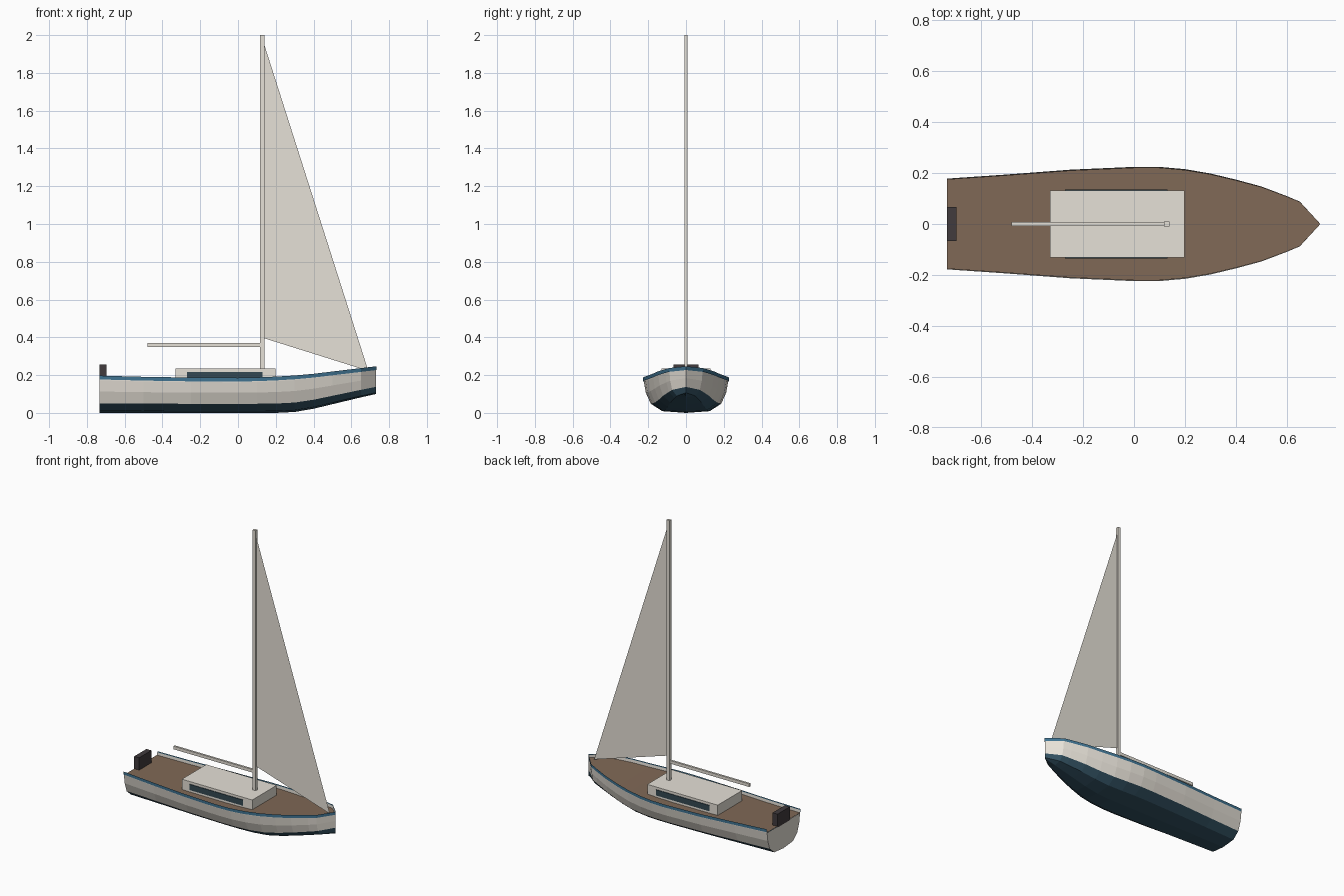
import bpy, bmesh
from mathutils import Vector

if "Cube" in bpy.data.objects:
    bpy.data.objects.remove(bpy.data.objects["Cube"])


def material(name, rgb):
    m = bpy.data.materials.new(name)
    m.diffuse_color = (*rgb, 1)
    m.use_nodes = True
    m.node_tree.nodes["Principled BSDF"].inputs["Base Color"].default_value = m.diffuse_color
    return m


WHITE = material("warm_white", (0.79, 0.75, 0.68))
NAVY = material("bottom_navy", (0.033, 0.085, 0.125))
BLUE = material("stripe_blue", (0.05, 0.17, 0.28))
BROWN = material("deck_brown", (0.215, 0.14, 0.093))
BLACK = material("motor_black", (0.052, 0.043, 0.047))
GLASS = material("window_glass", (0.033, 0.065, 0.085))


def finish(name, bm, mats, normals=True):
    if normals:
        bmesh.ops.recalc_face_normals(bm, faces=bm.faces)
    me = bpy.data.meshes.new(name)
    bm.to_mesh(me)
    bm.free()
    for m in mats:
        me.materials.append(m)
    ob = bpy.data.objects.new(name, me)
    bpy.context.collection.objects.link(ob)
    return ob


def box(name, lo, hi, mat):
    bm = bmesh.new()
    bmesh.ops.create_cube(bm, size=1)
    lo, hi = Vector(lo), Vector(hi)
    for v in bm.verts:
        v.co = (lo + hi) / 2 + v.co * (hi - lo)
    return finish(name, bm, [mat])


# Stations along the hull: x, half beam, keel height, sheer height
STATIONS = [
    (-0.733, .178, 0, .195), (-0.5, .194, 0, .189), (-0.25, .213, 0, .185),
    (0, .224, 0, .184), (.1, .224, 0, .186), (.2, .215, 0, .190),
    (.3, .198, .005, .196), (.4, .174, .022, .205), (.5, .147, .046, .217),
    (.6, .109, .070, .229), (.65, .088, .082, .235), (.731, 0, .1, .245),
]
# Cross-section as fractions of beam and depth, keel to rail
SECTION = [(0, 0), (.56, .05), (.83, .26), (.95, .58), (.995, .88), (1, .98)]
DROP = 0.022


def ring(st):
    x, beam, keel, sheer = st
    half = [(f * beam, keel + h * (sheer - keel)) for f, h in SECTION]
    return [(x, -y, z) for y, z in reversed(half)] + [(x, y, z) for y, z in half[1:]]


# Hull shell, dark bottom paint below the waterline
bm = bmesh.new()
rows = [[bm.verts.new(p) for p in ring(s)] for s in STATIONS]
n = len(rows[0])
for r0, r1 in zip(rows, rows[1:]):
    for i in range(n - 1):
        f = bm.faces.new((r0[i], r1[i], r1[i + 1], r0[i + 1]))
        f.material_index = 0 if min(i, n - 2 - i) < 3 else 1
bmesh.ops.remove_doubles(bm, verts=bm.verts, dist=1e-5)
finish("hull", bm, [WHITE, NAVY])

# Rail stripe just outside the top of the hull, wrapping the bow
bm = bmesh.new()
path = [(x, -b - .003, z) for x, b, k, z in STATIONS[:-1]]
path.append((.734, 0, .245))
path += [(x, b + .003, z) for x, b, k, z in STATIONS[-2::-1]]
rows = [[bm.verts.new((x, y, z + d)) for d in (-.018, .002)] for x, y, z in path]
for a, b in zip(rows, rows[1:]):
    bm.faces.new((a[0], b[0], b[1], a[1]))
finish("rail_stripe", bm, [BLUE], False)

# Transom closing the stern
bm = bmesh.new()
edge = [(x, y, min(z, STATIONS[0][3] - DROP)) for x, y, z in ring(STATIONS[0])]
bm.faces.new([bm.verts.new(p) for p in edge[1:-1]])
transom = finish("transom", bm, [WHITE], False)
if transom.data.polygons[0].normal.x > 0:
    transom.data.flip_normals()

# Deck set just below the rail
bm = bmesh.new()
rows = [[bm.verts.new((x, s * b * .985, z - DROP)) for s in (-1, 1)]
        for x, b, k, z in STATIONS]
for a, b in zip(rows, rows[1:]):
    bm.faces.new((a[0], b[0], b[1], a[1]))
bmesh.ops.remove_doubles(bm, verts=bm.verts, dist=1e-5)
finish("deck", bm, [BROWN], False)

# Cabin with a window strip on each side
box("cabin", (-0.33, -0.131, 0.14), (0.199, 0.131, 0.234), WHITE)
for side, tag in ((-1, "right"), (1, "left")):
    ys = sorted((side * 0.130, side * 0.135))
    box("window_" + tag, (-0.27, ys[0], 0.178), (0.131, ys[1], 0.217), GLASS)

# Motor on the stern
box("outboard_motor", (-0.734, -0.066, 0.165), (-0.697, 0.066, 0.256), BLACK)

# Mast and boom
box("mast", (0.117, -0.009, 0.165), (0.139, 0.009, 2.0), WHITE)
box("boom", (-0.48, -0.007, 0.35), (0.12, 0.007, 0.371), WHITE)

# Headsail, a single triangular sheet
bm = bmesh.new()
bm.faces.new([bm.verts.new(p) for p in
              ((0.139, 0, 0.395), (0.69, 0, 0.222), (0.139, 0, 1.95))])
finish("headsail", bm, [WHITE], False)
